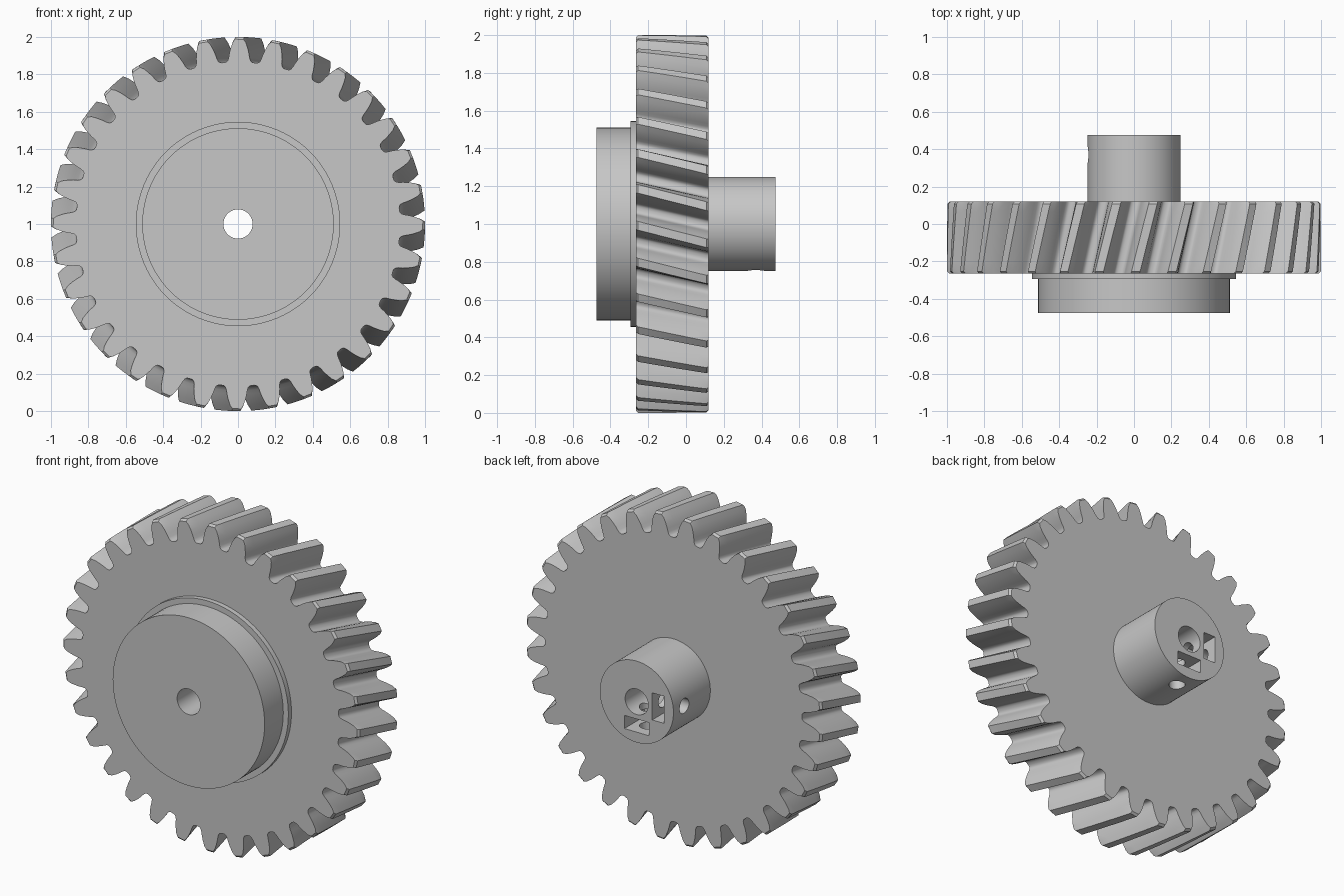
import bpy, bmesh, math
from mathutils import Matrix

cube = bpy.data.objects.get("Cube")
if cube:
    bpy.data.objects.remove(cube, do_unlink=True)

grey = bpy.data.materials.new("plain grey")
grey.use_nodes = True
colour = (0.57, 0.57, 0.57, 1)
grey.diffuse_color = colour
grey.node_tree.nodes["Principled BSDF"].inputs["Base Color"].default_value = colour

AXIS_Z = 1.0
BORE = 0.078
TEETH = 32
TWIST = 0.098
FRONT, BACK = -0.265, 0.12


def make_object(name, bm):
    bmesh.ops.recalc_face_normals(bm, faces=bm.faces)
    mesh = bpy.data.meshes.new(name)
    bm.to_mesh(mesh)
    bm.free()
    mesh.materials.append(grey)
    obj = bpy.data.objects.new(name, mesh)
    bpy.context.collection.objects.link(obj)
    return obj


def rod(name, radius, start, end, axis="Y", x=0, z=AXIS_Z, sides=96):
    """Cylinder running along one axis between two positions."""
    bm = bmesh.new()
    turn = {"X": Matrix.Rotation(math.pi / 2, 4, "Y"),
            "Y": Matrix.Rotation(math.pi / 2, 4, "X"),
            "Z": Matrix()}[axis]
    bmesh.ops.create_cone(bm, cap_ends=True, segments=sides, radius1=radius,
                          radius2=radius, depth=end - start, matrix=turn)
    mid = (start + end) / 2
    place = {"X": (mid, x, z), "Y": (x, mid, z), "Z": (x, z, mid)}[axis]
    bmesh.ops.translate(bm, verts=bm.verts, vec=place)
    return make_object(name, bm)


def box(name, centre, size):
    bm = bmesh.new()
    bmesh.ops.create_cube(bm, size=1, matrix=Matrix.Translation(centre) @ Matrix.Diagonal((*size, 1)))
    return make_object(name, bm)


def cut(obj, cutter):
    """Subtract the cutter, apply the result and discard the cutter."""
    mod = obj.modifiers.new("cut", "BOOLEAN")
    mod.operation, mod.solver, mod.object = "DIFFERENCE", "EXACT", cutter
    bpy.context.view_layer.update()
    graph = bpy.context.evaluated_depsgraph_get()
    mesh = bpy.data.meshes.new_from_object(obj.evaluated_get(graph))
    obj.modifiers.clear()
    obj.data = mesh
    bpy.data.objects.remove(cutter, do_unlink=True)


# Helical gear: one tooth flank (radius, half width), mirrored and repeated
FLANK = [(0.866, 0.08), (0.868, 0.069), (0.875, 0.061), (0.89, 0.056), (0.91, 0.053),
         (0.94, 0.046), (0.97, 0.036), (1.0, 0.023)]
tooth = [(r, -w / r) for r, w in FLANK] + [(r, w / r) for r, w in reversed(FLANK)]
START = math.radians(6 + 180 / TEETH)
CHAMFER = 0.012
STEPS = 8
levels = [(FRONT, 1 - CHAMFER)]
for i in range(STEPS + 1):
    levels.append((FRONT + CHAMFER + (BACK - FRONT - 2 * CHAMFER) * i / STEPS, 1))
levels.append((BACK, 1 - CHAMFER))

bm = bmesh.new()
rings = []
for y, limit in levels:
    ring = []
    turn = START + TWIST * (y - FRONT) / (BACK - FRONT)
    for k in range(TEETH):
        for r, a in tooth:
            angle = turn + a + k * math.tau / TEETH
            r = min(r, limit)
            ring.append(bm.verts.new((r * math.sin(angle), y, AXIS_Z + r * math.cos(angle))))
    rings.append(ring)
for low, high in zip(rings, rings[1:]):
    for i in range(len(low)):
        bm.faces.new((low[i - 1], low[i], high[i], high[i - 1]))
bm.faces.new(rings[0])
bm.faces.new(rings[-1])
gear = make_object("helical_gear", bm)

# Stepped boss in front and hub behind
collar = rod("front_collar", 0.546, -0.295, FRONT)
disc = rod("front_disc", 0.512, -0.475, -0.295)
hub = rod("rear_hub", 0.248, BACK, 0.475)
parts = [gear, collar, disc, hub]
for part in parts:
    cut(part, rod("bore_cutter", BORE, -0.6, 0.6, sides=48))

# Nut slots and set-screw holes on the right-hand and lower sides of the hub
HOLE_Y, HOLE_R = 0.37, 0.045
SLOT = 0.145
slot_mid = (0.28 + 0.5) / 2
cut(hub, box("slot_cutter", (-SLOT, slot_mid, AXIS_Z), (0.08, 0.22, 0.165)))
cut(hub, box("slot_cutter", (0, slot_mid, AXIS_Z - SLOT), (0.165, 0.22, 0.08)))
cut(hub, rod("screw_cutter", HOLE_R, -0.4, -0.02, "X", x=HOLE_Y, sides=32))
cut(hub, rod("screw_cutter", HOLE_R, AXIS_Z - 0.4, AXIS_Z - 0.02, "Z", x=0, z=HOLE_Y, sides=32))

# Smooth the curved walls while keeping edges sharp
bpy.ops.object.select_all(action="DESELECT")
for part in parts:
    part.select_set(True)
bpy.context.view_layer.objects.active = gear
bpy.ops.object.shade_smooth_by_angle(angle=math.radians(30))
